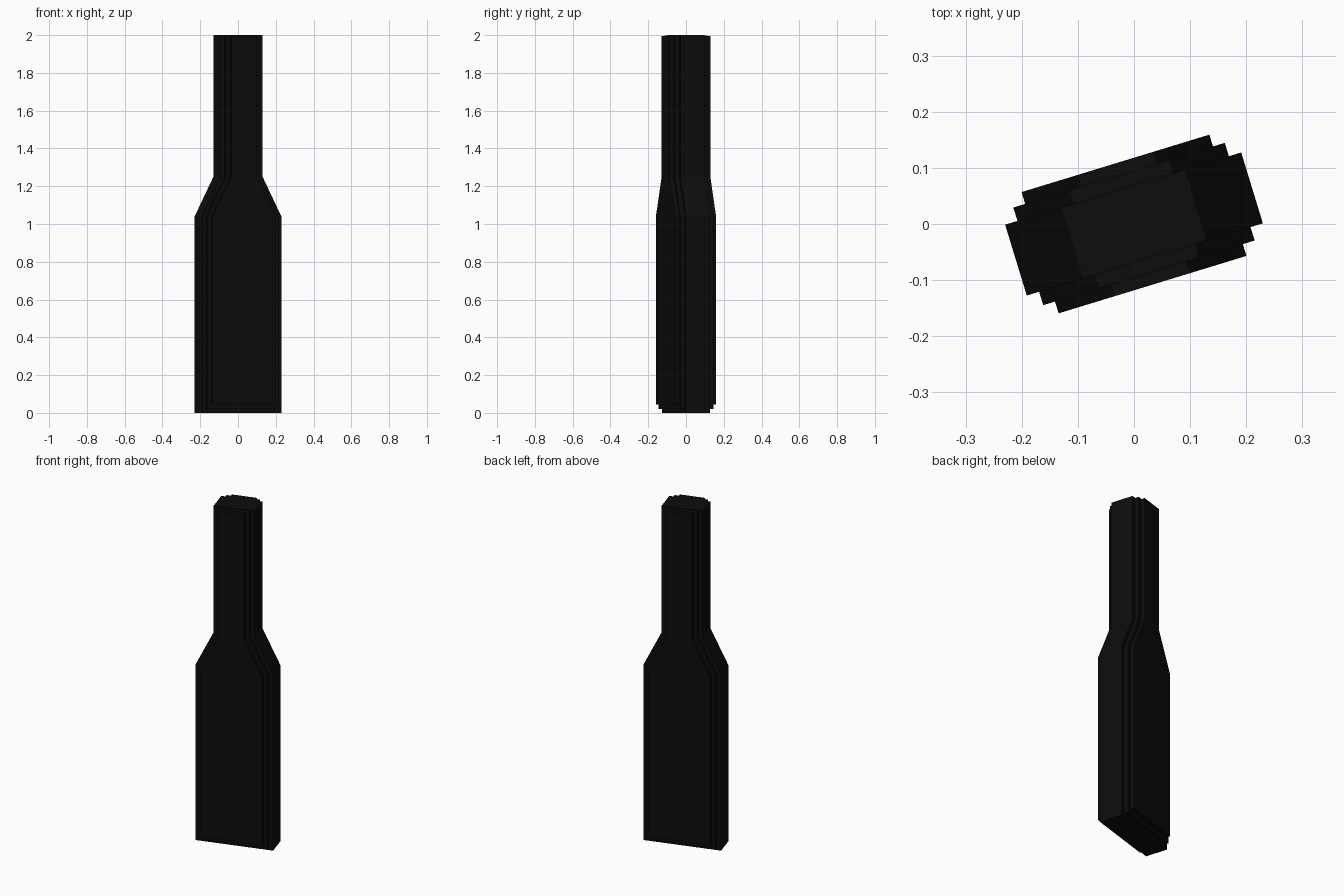
import bpy
import bmesh
import math
from mathutils import Matrix

cube = bpy.data.objects.get("Cube")
if cube:
    bpy.data.objects.remove(cube, do_unlink=True)

TURN = Matrix.Rotation(math.radians(17), 4, "Z")
SHOULDER, NECK, TOP = 1.04, 1.25, 2.0

# Flat black for the whole bottle
black = bpy.data.materials.new("matte black")
black.use_nodes = True
colour = (0.004, 0.004, 0.004, 1)
black.diffuse_color = colour
bsdf = next(n for n in black.node_tree.nodes if n.type == "BSDF_PRINCIPLED")
bsdf.inputs["Base Color"].default_value = colour


def bottle_slab(name, body, neck, depth, bottom, top):
    """Extrude a bottle outline of given half widths to +-depth, then turn it."""
    half = [(body, bottom), (body, SHOULDER), (neck, NECK), (neck, top)]
    outline = half + [(-x, z) for x, z in reversed(half)]
    bm = bmesh.new()
    face = bm.faces.new([bm.verts.new((x, -depth, z)) for x, z in outline])
    result = bmesh.ops.extrude_face_region(bm, geom=[face])
    verts = [g for g in result["geom"] if isinstance(g, bmesh.types.BMVert)]
    bmesh.ops.translate(bm, verts=verts, vec=(0, 2 * depth, 0))
    bmesh.ops.recalc_face_normals(bm, faces=bm.faces)
    bm.transform(TURN)
    mesh = bpy.data.meshes.new(name)
    bm.to_mesh(mesh)
    bm.free()
    mesh.materials.append(black)
    obj = bpy.data.objects.new(name, mesh)
    bpy.context.collection.objects.link(obj)
    return obj


# Wide thin core, with narrower and thicker layers stepping out of it
bottle = bottle_slab("bottle", 0.22, 0.116, 0.066, 0.0, TOP)
layers = [
    bottle_slab("middle_layer", 0.197, 0.094, 0.091, 0.02, TOP - 0.003),
    bottle_slab("outer_layer", 0.175, 0.071, 0.113, 0.045, TOP - 0.006),
]

# Merge the layers into one stepped solid
bpy.context.view_layer.objects.active = bottle
for layer in layers:
    layer.hide_render = True
    union = bottle.modifiers.new("union", "BOOLEAN")
    union.operation = "UNION"
    union.solver = "EXACT"
    union.object = layer
    bpy.ops.object.modifier_apply(modifier=union.name)
    bpy.data.objects.remove(layer, do_unlink=True)
